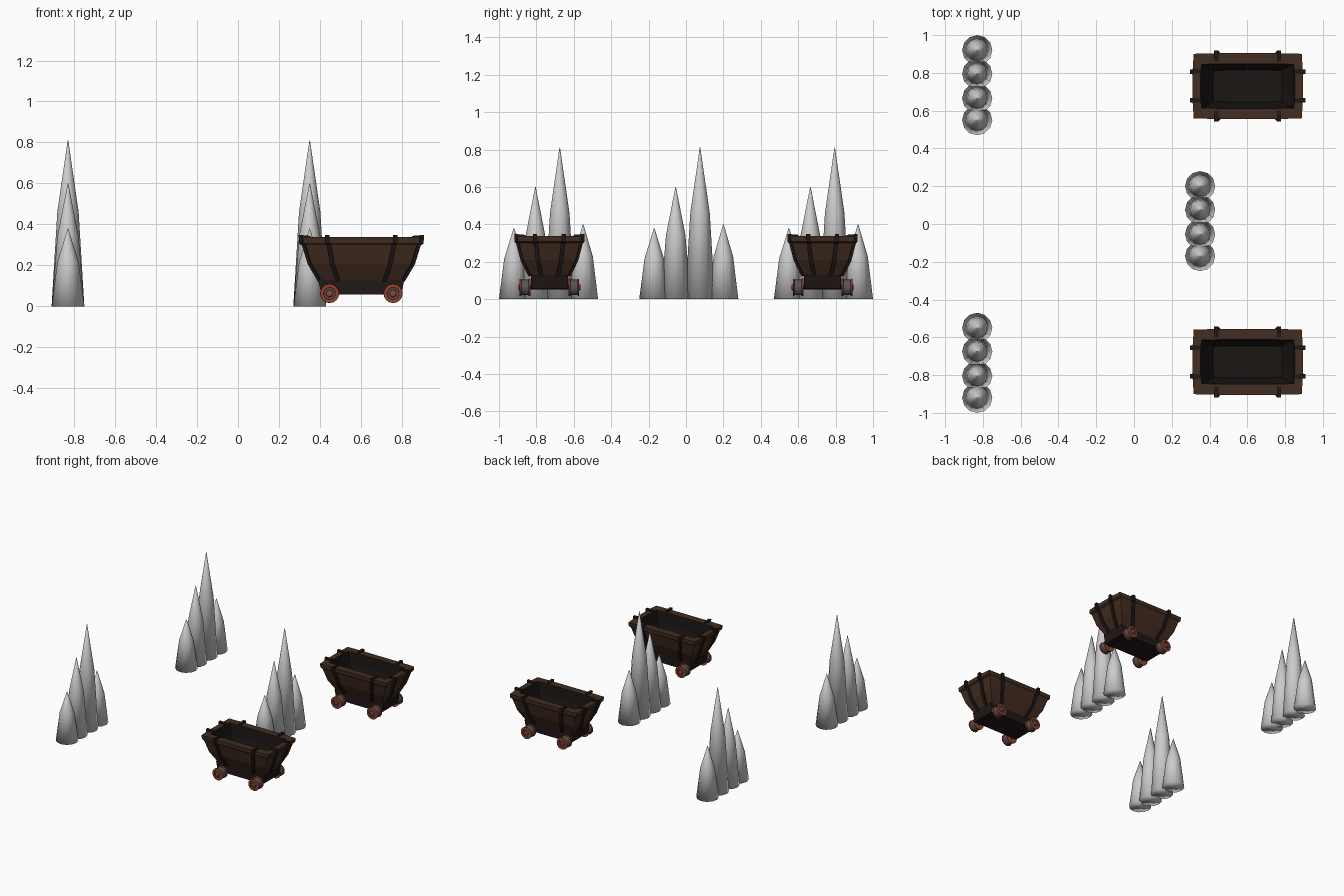
import bpy, bmesh
from math import sin, cos, pi
from mathutils import Vector, Matrix

if "Cube" in bpy.data.objects:
    bpy.data.objects.remove(bpy.data.objects["Cube"])


def material(name, rgb):
    m = bpy.data.materials.new(name)
    m.diffuse_color = (*rgb, 1)
    m.use_nodes = True
    m.node_tree.nodes["Principled BSDF"].inputs["Base Color"].default_value = m.diffuse_color
    return m


BROWN = material("brown_wood", (0.055, 0.026, 0.014))
DARK = material("dark_inside", (0.010, 0.008, 0.007))
IRON = material("dark_iron", (0.014, 0.009, 0.008))
RED = material("rusty_red", (0.30, 0.055, 0.028))
STEEL = material("steel", (0.10, 0.09, 0.09))


def finish(name, bm, mats=(), smooth=False):
    bmesh.ops.recalc_face_normals(bm, faces=bm.faces)
    me = bpy.data.meshes.new(name)
    bm.to_mesh(me)
    bm.free()
    for m in mats:
        me.materials.append(m)
    for p in me.polygons:
        p.use_smooth = smooth
    ob = bpy.data.objects.new(name, me)
    bpy.context.collection.objects.link(ob)
    return ob


def loft(bm, rings, mats=None):
    """Skin closed rings of points and cap both ends."""
    vs = [[bm.verts.new(p) for p in r] for r in rings]
    n = len(vs[0])
    for k, (a, b) in enumerate(zip(vs, vs[1:])):
        for i in range(n):
            f = bm.faces.new((a[i], a[(i + 1) % n], b[(i + 1) % n], b[i]))
            f.material_index = mats[k] if mats else 0
    caps = [bm.faces.new(vs[0]), bm.faces.new(vs[-1])]
    caps[1].material_index = mats[-1] if mats else 0


# Stalagmite clusters: four pointed cones in a row
SPIKES = [(-0.185, 0.38), (-0.07, 0.60), (0.06, 0.81), (0.185, 0.40)]


def spike(name, x, y, h):
    bm = bmesh.new()
    rings = [[(x + r * cos(2 * pi * i / 12), y + r * sin(2 * pi * i / 12), z * h)
              for i in range(12)]
             for r, z in ((0.08, 0), (0.052, 0.57), (0.0015, 1))]
    loft(bm, rings)
    finish(name, bm, smooth=True)


for c, (cx, cy) in enumerate([(-0.83, 0.735), (0.35, 0.015), (-0.83, -0.735)]):
    for s, (dy, h) in enumerate(SPIKES):
        spike(f"stalagmite_{c + 1}_{s + 1}", cx, cy + dy, h)


# Tub cross-section: (half length, half width, z), outside up, rim, inside down
OUTER = [(0.20, 0.10, 0.125), (0.25, 0.142, 0.21), (0.277, 0.165, 0.30)]
RIM = [(0.29, 0.172, 0.308), (0.292, 0.174, 0.338), (0.25, 0.118, 0.338)]
INNER = [(0.232, 0.112, 0.25), (0.185, 0.085, 0.145)]


def tub_ring(a, b, z):
    """Rectangle whose sides bow out slightly at the band positions."""
    u, v = a * 0.57, b * 0.44
    e = 0.006
    return [(a, -v, z), (a, v, z), (a - e, b - e / 2, z), (u, b, z), (-u, b, z),
            (-a + e, b - e / 2, z), (-a, v, z), (-a, -v, z), (-a + e, -b + e / 2, z),
            (-u, -b, z), (u, -b, z), (a - e, -b + e / 2, z)]


def make_tub():
    bm = bmesh.new()
    loft(bm, [tub_ring(*p) for p in OUTER + RIM + INNER], [0, 0, 0, 0, 0, 1, 1, 1])
    return finish("cart_tub", bm, (BROWN, DARK))


def make_bands():
    """Iron straps that climb the walls and hook over the rim."""
    bm = bmesh.new()
    stations = OUTER + RIM[:2]
    for long_side in (True, False):
        for s in (-1, 1):
            for t in (-1, 1):
                path = []
                for a, b, z in stations:
                    d, lat = (b, a * 0.57) if long_side else (a, b * 0.44)
                    path.append((d, lat, z))
                d, lat, z = path[-1]
                path.append((d - 0.045, lat, z - 0.012))
                rings = []
                for k, (d, lat, z) in enumerate(path):
                    # outward offset turns upward over the rim
                    off = [(0.012, -0.004), (0.012, -0.004), (0.013, -0.003),
                           (0.014, -0.002), (0.014, 0.011), (0.0, 0.018)][k]
                    ring = []
                    for w, o in ((-0.011, -0.4), (0.011, -0.4), (0.011, 1), (-0.011, 1)):
                        p, q = s * (d + off[0] * o), t * lat + w
                        zz = z + off[1] * o
                        ring.append((q, p, zz) if long_side else (p, q, zz))
                    rings.append(ring)
                loft(bm, rings)
    return finish("cart_bands", bm, (IRON,))


def make_chassis():
    bm = bmesh.new()
    loft(bm, [[(sx * a, sy * 0.10, z) for sx, sy in ((-1, -1), (1, -1), (1, 1), (-1, 1))]
              for a, z in ((0.195, 0.058), (0.21, 0.13))])
    return finish("cart_chassis", bm, (IRON,))


def make_wheels():
    """Steel tread between two red discs, with a raised ring and hub."""
    bm = bmesh.new()
    prof = [(0.047, 0.102), (0.047, 0.110), (0.041, 0.113), (0.041, 0.150),
            (0.046, 0.152), (0.046, 0.159), (0.030, 0.159), (0.028, 0.154),
            (0.018, 0.154), (0.016, 0.164), (0.008, 0.166)]
    mats = [0, 0, 1, 0, 0, 0, 1, 1, 0, 0, 0]
    for x in (-0.155, 0.155):
        for s in (-1, 1):
            loft(bm, [[(x + r * cos(2 * pi * i / 16), s * d, 0.063 + r * sin(2 * pi * i / 16))
                       for i in range(16)] for r, d in prof], mats)
    return finish("cart_wheels", bm, (RED, STEEL))


def make_axles():
    bm = bmesh.new()
    for x in (-0.155, 0.155):
        loft(bm, [[(x + 0.012 * cos(pi * i / 4), y, 0.063 + 0.012 * sin(pi * i / 4))
                   for i in range(8)] for y in (-0.11, 0.11)])
    return finish("cart_axles", bm, (IRON,))


# Two identical mine carts sharing their meshes
for part in [make_tub(), make_bands(), make_chassis(), make_wheels(), make_axles()]:
    twin = part.copy()
    bpy.context.collection.objects.link(twin)
    twin.name = part.name + "_back"
    part.location = (0.602, -0.73, 0)
    twin.location = (0.602, 0.73, 0)
